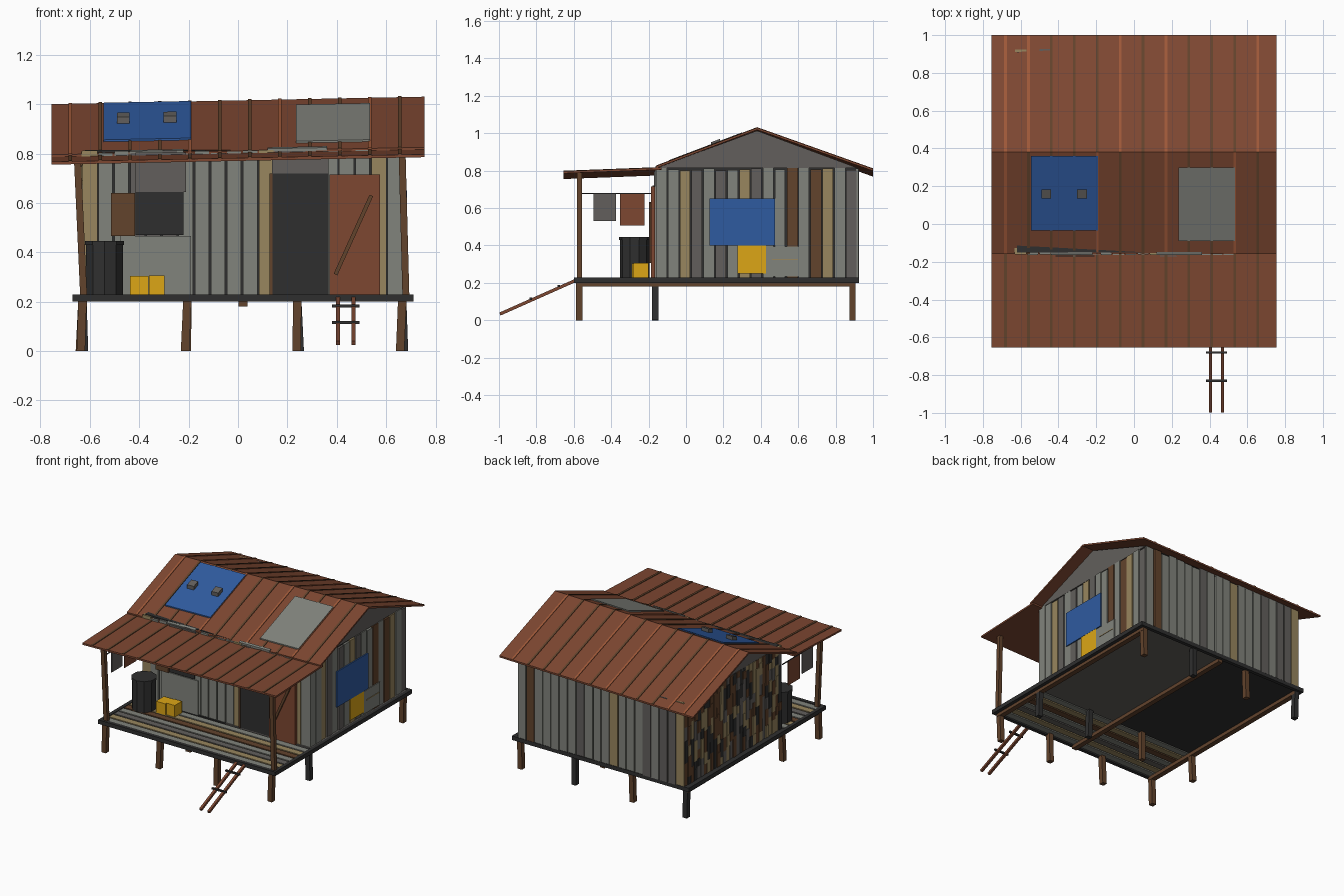
import bpy, bmesh, math, random
from mathutils import Vector

random.seed(4)
if "Cube" in bpy.data.objects:
    bpy.data.objects.remove(bpy.data.objects["Cube"], do_unlink=True)


def material(name, r, g, b):
    lin = [((c / 255 + 0.055) / 1.055) ** 2.4 for c in (r, g, b)] + [1]
    m = bpy.data.materials.new(name)
    m.use_nodes = True
    m.diffuse_color = lin
    bsdf = m.node_tree.nodes["Principled BSDF"]
    bsdf.inputs["Base Color"].default_value = lin
    bsdf.inputs["Roughness"].default_value = 0.9
    return m


MATS = {
    "r": material("rust", 125, 71, 49),
    "o": material("bright rust", 158, 88, 56),
    "w": material("brown wood", 98, 67, 44),
    "k": material("khaki wood", 152, 134, 94),
    "l": material("light grey", 129, 131, 124),
    "m": material("mid grey", 98, 95, 92),
    "c": material("charcoal", 47, 47, 47),
    "b": material("tarp blue", 47, 91, 160),
    "y": material("crate yellow", 220, 166, 22),
}
KEYS = list(MATS)
CUBE = [(0, 1, 3, 2), (4, 6, 7, 5), (0, 4, 5, 1), (2, 3, 7, 6), (0, 2, 6, 4), (1, 5, 7, 3)]


class Part:
    """Collects solid pieces into one object."""

    def __init__(self, name):
        self.name, self.bm = name, bmesh.new()

    def hexa(self, corners, col):
        vs = [self.bm.verts.new(c) for c in corners]
        for f in CUBE:
            self.bm.faces.new([vs[i] for i in f]).material_index = KEYS.index(col)
        return self

    def box(self, x0, x1, y0, y1, z0, z1, col):
        return self.hexa([(x, y, z) for x in (x0, x1) for y in (y0, y1) for z in (z0, z1)], col)

    def bar(self, a, b, w, col):
        a, b = Vector(a), Vector(b)
        d = (b - a).normalized()
        u = d.cross((0, 1, 0) if abs(d.y) < 0.7 else (1, 0, 0)).normalized() * w / 2
        v = d.cross(u)
        return self.hexa([p + u * i + v * j for p in (a, b) for i in (-1, 1) for j in (-1, 1)], col)

    def sheet(self, x0, x1, y0, y1, slope, lift, thick, col):
        """Sloping slab lying on a roof plane, with the sideways sag of the roof."""
        (ya, za), (yb, zb) = slope
        z = lambda x, y: za + (zb - za) * (y - ya) / (yb - ya) + 0.02 * x + lift
        return self.hexa([(x, y, z(x, y) + t) for x in (x0, x1) for y in (y0, y1)
                          for t in (-thick, 0)], col)

    def done(self):
        bmesh.ops.recalc_face_normals(self.bm, faces=self.bm.faces)
        me = bpy.data.meshes.new(self.name)
        for m in MATS.values():
            me.materials.append(m)
        self.bm.to_mesh(me)
        self.bm.free()
        ob = bpy.data.objects.new(self.name, me)
        bpy.context.collection.objects.link(ob)
        return ob


X0, X1, Y0, Y1, ZF, ZW = -0.63, 0.67, -0.16, 0.92, 0.225, 0.815

# Stilts: three rows, slightly leaning
p = Part("stilts")
for y, cols in ((-0.57, "wwww"), (-0.165, "wwcc"), (0.89, "cwcw")):
    for x, c in zip((-0.63, -0.205, 0.24, 0.665), cols):
        s = random.uniform(-0.012, 0.012)
        p.bar((x + s, y, 0), (x, y, 0.205), 0.034, c)
p.done()

# Platform: beams, rim, floor and spaced porch boards
p = Part("floor_beams")
for x in (-0.63, 0.02, 0.665):
    p.box(x - 0.018, x + 0.018, -0.585, 0.905, 0.18, 0.205, "w")
p.done()
p = Part("platform_rim")
for x in (-0.67, 0.685):
    p.box(x, x + 0.025, -0.6, 0.925, 0.2, 0.228, "c")
for y in (-0.6, 0.9):
    p.box(-0.67, 0.71, y, y + 0.025, 0.2, 0.228, "c")
p.done()
Part("hut_floor").box(-0.65, 0.02, -0.17, 0.9, 0.205, 0.224, "c").box(
    0.02, 0.69, -0.17, 0.9, 0.205, 0.224, "m").done()
p = Part("porch_boards")
for i, c in enumerate("lkmlwkl"):
    y = -0.572 + 0.057 * i
    p.box(-0.65, 0.69, y, y + 0.046, 0.208, 0.224, c)
p.done()

# Walls: dark core covered with planks
Part("wall_core").box(X0 + 0.01, X1 - 0.01, Y0 + 0.01, Y1 - 0.01, ZF, ZW, "c").done()


def planks(name, cols, axis, face, out, lo, hi):
    p = Part(name)
    step = (hi - lo) / len(cols)
    for i, c in enumerate(cols):
        a = lo + i * step
        b = a + step - random.uniform(0.004, 0.009)
        d = sorted((face - out * 0.012, face + out * random.uniform(0, 0.006)))
        top = ZW - random.uniform(0, 0.015)
        if axis == "x":
            p.box(a, b, *d, ZF, top, c)
        else:
            p.box(*d, a, b, ZF, top, c)
    p.done()


planks("front_planks", "kllmmmlllllkmmmlllkl", "x", Y0, -1, X0, X1)
planks("back_planks", "kmmlmlllklllmlllllwl", "x", Y1, 1, X0, X1)
planks("right_planks", "llkmlmlkmllwlwklm", "y", X1, 1, Y0, Y1)

# Left wall: patched from short mixed strips
p = Part("left_patchwork")
n = 30
for i in range(n):
    a = Y0 + (Y1 - Y0) * i / n
    z = ZF
    while z < ZW - 0.01:
        top = min(ZW - 0.005, z + random.uniform(0.05, 0.16))
        p.box(X0 - random.uniform(0, 0.006), X0 + 0.012, a, a + 0.032, z, top,
              random.choice("wwkkcm"))
        z = top
p.done()

# Gable ends: a triangular prism under the roof
p = Part("gable")
rim = [(Y0, 0.8), (Y1, 0.8), (0.38, 1.0)]
ends = [[p.bm.verts.new((x, y, z + 0.02 * x)) for y, z in rim] for x in (X0, X1)]
p.bm.faces.new(ends[0])
p.bm.faces.new(ends[1])
for i in range(3):
    j = (i + 1) % 3
    p.bm.faces.new((ends[0][i], ends[0][j], ends[1][j], ends[1][i]))
for f in p.bm.faces:
    f.material_index = KEYS.index("m")
p.done()

# Roof sheets with seam strips
FRONT, BACK = ((-0.16, 0.81), (0.38, 1.015)), ((0.38, 1.015), (1.0, 0.795))
PORCH = ((-0.655, 0.782), (-0.13, 0.802))
for name, slope, seams in (("front_roof", FRONT, "owwwowwowwow"),
                           ("back_roof", BACK, "oowwwowowwwo"),
                           ("porch_roof", PORCH, "wwwwwwwwwwww")):
    ya, yb = slope[0][0], slope[1][0]
    p = Part(name).sheet(-0.755, 0.755, ya, yb, slope, 0, 0.012, "r")
    for i, c in enumerate(seams):
        x = -0.68 + 0.1213 * i
        p.sheet(x - 0.007, x + 0.007, ya, yb, slope, 0.004, 0.006, c)
    p.done()

# Roof patches, weights and flashing
Part("roof_tarp").sheet(-0.545, -0.19, -0.035, 0.36, FRONT, 0.009, 0.008, "b").done()
Part("roof_metal_patch").sheet(0.235, 0.535, -0.09, 0.3, FRONT, 0.009, 0.008, "l").done()
p = Part("roof_weights")
for x in (-0.465, -0.275):
    p.sheet(x - 0.026, x + 0.026, 0.135, 0.182, FRONT, 0.035, 0.03, "m")
p.done()
p = Part("roof_flashing")
for x0, x1 in ((-0.44, -0.22), (0.12, 0.36)):
    p.sheet(x0, x1, -0.163, -0.148, FRONT, 0.008, 0.012, "l")
p.done()

# Porch posts
Part("porch_posts").bar((-0.625, -0.57, 0.22), (-0.65, -0.57, 0.77), 0.028, "w").bar(
    (0.68, -0.57, 0.22), (0.665, -0.57, 0.79), 0.028, "w").done()

# Door, window and front panels
F = Y0 - 0.006


def front_panel(name, x0, x1, z0, z1, col, depth=0.006):
    return Part(name).box(x0, x1, F - depth, F, z0, z1, col).done()


front_panel("door_opening", 0.138, 0.367, ZF, 0.72, "c")
front_panel("door_lintel", 0.138, 0.367, 0.72, 0.805, "m")
front_panel("door_jamb", 0.128, 0.14, ZF, 0.72, "w", 0.012)
Part("door_leaf").box(0.37, 0.575, F - 0.02, F, ZF, 0.715, "r").bar(
    (0.395, F - 0.024, 0.31), (0.54, F - 0.024, 0.63), 0.016, "w").done()
front_panel("window_opening", -0.415, -0.22, 0.47, 0.645, "c")
front_panel("window_header", -0.415, -0.21, 0.645, 0.805, "m")
front_panel("window_sill_panel", -0.475, -0.19, ZF, 0.465, "l")
front_panel("window_shutter", -0.515, -0.417, 0.465, 0.64, "w", 0.015)

# Patches on the right wall
S = X1 + 0.006
Part("wall_tarp").box(S, S + 0.008, 0.125, 0.475, 0.4, 0.65, "b").done()
Part("wall_yellow_patch").box(S, S + 0.007, 0.275, 0.427, 0.25, 0.4, "y").done()
Part("wall_grey_patch").box(S, S + 0.005, 0.427, 0.61, 0.235, 0.395, "l").box(
    S, S + 0.008, 0.46, 0.6, 0.322, 0.328, "k").done()

# Clothes line
Part("clothes_line").bar((-0.64, -0.57, 0.678), (-0.64, Y0, 0.678), 0.006, "c").done()
Part("hanging_cloths").box(-0.643, -0.637, -0.495, -0.375, 0.53, 0.676, "m").box(
    -0.643, -0.637, -0.353, -0.222, 0.507, 0.676, "r").done()

# Barrel and crates on the porch
p = Part("barrel")
for z0, z1, r in ((0.224, 0.43, 0.079), (0.43, 0.445, 0.083)):
    made = bmesh.ops.create_cone(p.bm, cap_ends=True, segments=10, radius1=r, radius2=r,
                                 depth=z1 - z0)
    bmesh.ops.translate(p.bm, verts=made["verts"], vec=(-0.54, -0.275, (z0 + z1) / 2))
for f in p.bm.faces:
    f.material_index = KEYS.index("c")
p.done()
Part("crates").box(-0.437, -0.363, -0.29, -0.2, 0.224, 0.303, "y").box(
    -0.36, -0.297, -0.28, -0.2, 0.224, 0.306, "y").done()

# Ladder up to the porch
p = Part("ladder")
for x in (0.405, 0.468):
    p.bar((x, -0.995, 0.033), (x, -0.59, 0.213), 0.017, "r")
for y, z in ((-0.83, 0.115), (-0.68, 0.183)):
    p.bar((0.38, y, z), (0.492, y, z), 0.012, "c")
p.done()
